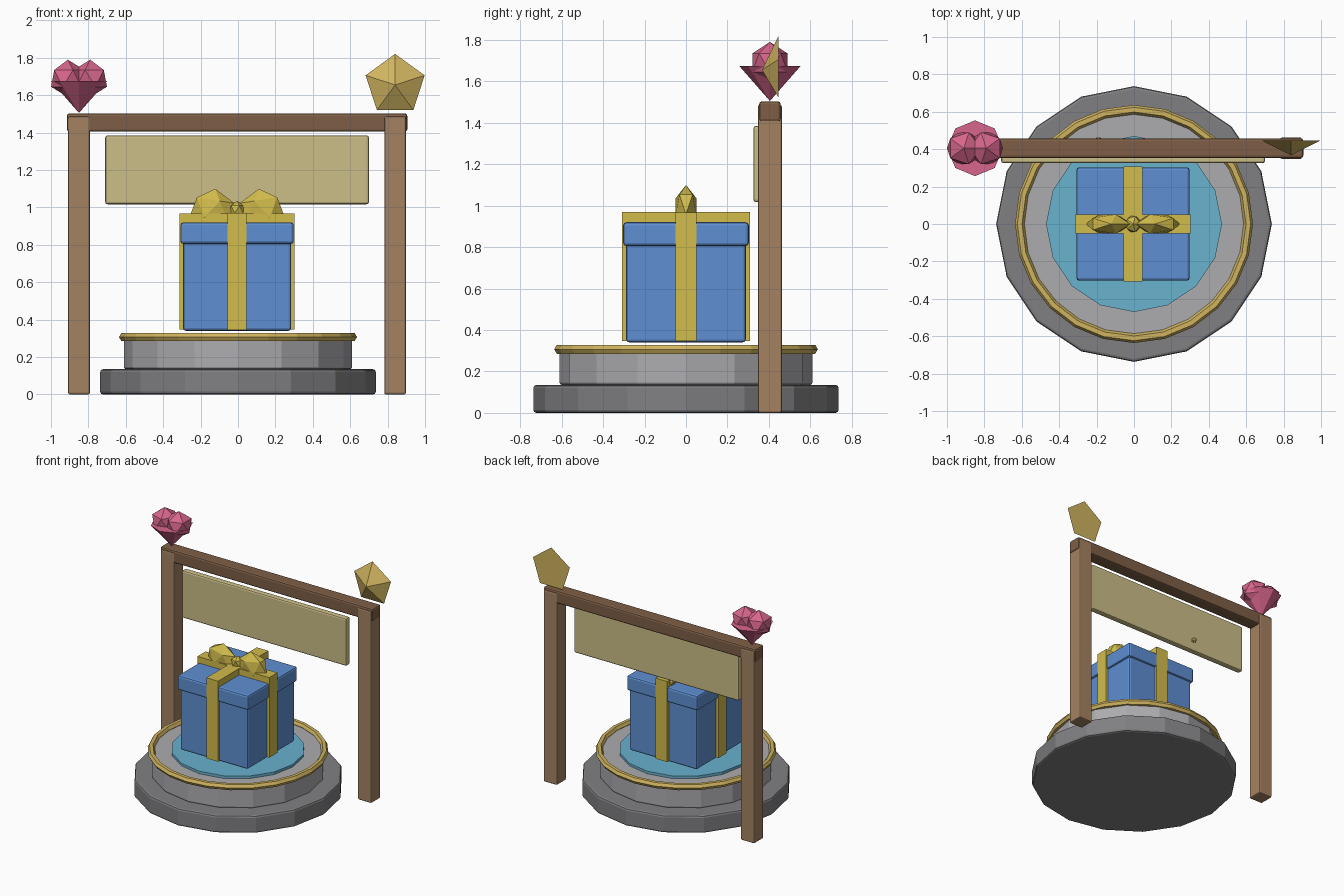
import bpy, bmesh, math
from mathutils import Matrix, Vector

if "Cube" in bpy.data.objects:
    bpy.data.objects.remove(bpy.data.objects["Cube"])


def material(name, r, g, b):
    """Flat colour given as 0-255 display values, stored as linear."""
    def lin(c):
        c /= 255
        return c / 12.92 if c <= 0.04045 else ((c + 0.055) / 1.055) ** 2.4
    m = bpy.data.materials.new(name)
    m.diffuse_color = (lin(r), lin(g), lin(b), 1)
    m.use_nodes = True
    m.node_tree.nodes["Principled BSDF"].inputs["Base Color"].default_value = m.diffuse_color
    return m


DARK_STONE = material("dark stone", 128, 128, 131)
LIGHT_STONE = material("light stone", 172, 172, 175)
GOLD = material("gold", 208, 180, 96)
AQUA = material("aqua", 104, 178, 206)
BLUE = material("gift blue", 94, 143, 210)
YELLOW = material("ribbon yellow", 210, 188, 76)
WOOD = material("post wood", 164, 130, 98)
DARK_WOOD = material("beam wood", 126, 95, 70)
PARCHMENT = material("sign tan", 204, 190, 136)
PINK = material("heart pink", 216, 102, 140)


def finish(name, bm, mat, bevel=0.0):
    bmesh.ops.recalc_face_normals(bm, faces=bm.faces)
    mesh = bpy.data.meshes.new(name)
    bm.to_mesh(mesh)
    bm.free()
    mesh.materials.append(mat)
    obj = bpy.data.objects.new(name, mesh)
    bpy.context.collection.objects.link(obj)
    if bevel:
        mod = obj.modifiers.new("bevel", "BEVEL")
        mod.width = bevel
        mod.segments = 2
        mod.limit_method = "ANGLE"
        mod.angle_limit = math.radians(40)
    return obj


def box(name, lo, hi, mat, bevel=0.0):
    lo, hi = Vector(lo), Vector(hi)
    bm = bmesh.new()
    bmesh.ops.create_cube(bm, size=1, matrix=Matrix.Translation((lo + hi) / 2)
                          @ Matrix.Diagonal((*(hi - lo), 1)))
    return finish(name, bm, mat, bevel)


def disc(name, radius, z0, z1, mat, bevel=0.0):
    bm = bmesh.new()
    bmesh.ops.create_cone(bm, cap_ends=True, segments=16, radius1=radius, radius2=radius,
                          depth=z1 - z0, matrix=Matrix.Translation((0, 0, (z0 + z1) / 2)))
    return finish(name, bm, mat, bevel)


def gem(name, center, scale, mat, tilt=0.0, flip=1):
    """Twenty-sided ball, stretched, tilted about y, optionally mirrored in x."""
    bm = bmesh.new()
    bmesh.ops.create_icosphere(
        bm, subdivisions=1, radius=1,
        matrix=Matrix.Translation(center) @ Matrix.Diagonal((flip, 1, 1, 1))
        @ Matrix.Rotation(tilt, 4, "Y") @ Matrix.Diagonal((*scale, 1)))
    return finish(name, bm, mat)


# Round stepped pedestal
disc("pedestal_base", 0.737, 0.0, 0.135, DARK_STONE, 0.015)
disc("pedestal_step", 0.61, 0.135, 0.302, LIGHT_STONE, 0.012)
disc("pedestal_inlay", 0.47, 0.30, 0.322, AQUA)

# Gold trim: hexagonal section swept round the step's rim
bm = bmesh.new()
rings = []
for i in range(24):
    a = math.tau * i / 24
    ring = []
    for j in range(6):
        b = math.tau * j / 6
        r = 0.611 + 0.025 * math.cos(b)
        ring.append(bm.verts.new((r * math.cos(a), r * math.sin(a), 0.307 + 0.025 * math.sin(b))))
    rings.append(ring)
for i in range(24):
    p, q = rings[i], rings[(i + 1) % 24]
    for j in range(6):
        k = (j + 1) % 6
        bm.faces.new((p[j], q[j], q[k], p[k]))
finish("pedestal_trim", bm, GOLD)

# Gift box with lid and crossed ribbons
CX = -0.005
box("gift_box", (CX - 0.289, -0.289, 0.34), (CX + 0.289, 0.289, 0.83), BLUE, 0.015)
box("gift_lid", (CX - 0.303, -0.303, 0.805), (CX + 0.303, 0.303, 0.92), BLUE, 0.015)
box("ribbon_across", (CX - 0.308, -0.05, 0.348), (CX + 0.308, 0.05, 0.968), YELLOW)
box("ribbon_along", (CX - 0.05, -0.308, 0.346), (CX + 0.05, 0.308, 0.97), YELLOW)

# Bow
for side, flip in (("left", 1), ("right", -1)):
    gem("bow_loop_" + side, (CX - 0.133 * flip, 0, 0.991), (0.125, 0.06, 0.11),
        YELLOW, math.radians(8.5), flip)
gem("bow_knot", (CX, 0, 0.99), (0.045, 0.05, 0.045), YELLOW)

# Gateway frame
for side, x in (("left", -0.85), ("right", 0.84)):
    box("post_" + side, (x - 0.058, 0.347, 0.0), (x + 0.058, 0.463, 1.487), WOOD, 0.01)
box("top_beam", (-0.915, 0.353, 1.405), (0.905, 0.457, 1.503), DARK_WOOD, 0.013)

# Hanging sign and the small stud behind it
box("sign_board", (-0.71, 0.325, 1.017), (0.70, 0.373, 1.385), PARCHMENT, 0.012)
gem("sign_stud", (-0.19, 0.445, 1.05), (0.022, 0.022, 0.022), GOLD)

# Heart ornament: two gems over a pointed cone
bm = bmesh.new()
bmesh.ops.create_cone(bm, cap_ends=True, segments=8, radius1=0.0, radius2=0.149, depth=0.17,
                      matrix=Matrix.Translation((-0.85, 0.405, 1.59)))
bmesh.ops.remove_doubles(bm, verts=bm.verts, dist=1e-4)
finish("heart_point", bm, PINK)
for side, s in (("left", -1), ("right", 1)):
    gem("heart_lobe_" + side, (-0.85 + 0.06 * s, 0.405, 1.69), (0.1, 0.1, 0.1), PINK, 0, -s)

# Five-sided ornament: shallow pyramid pointing forwards
bm = bmesh.new()
rim = [bm.verts.new((0.84 + 0.166 * math.sin(math.tau * i / 5), 0.447,
                     1.655 + 0.166 * math.cos(math.tau * i / 5))) for i in range(5)]
tip = bm.verts.new((0.84, 0.367, 1.655))
bm.faces.new(rim)
for i in range(5):
    bm.faces.new((rim[i], rim[(i + 1) % 5], tip))
finish("pentagon_ornament", bm, GOLD)
